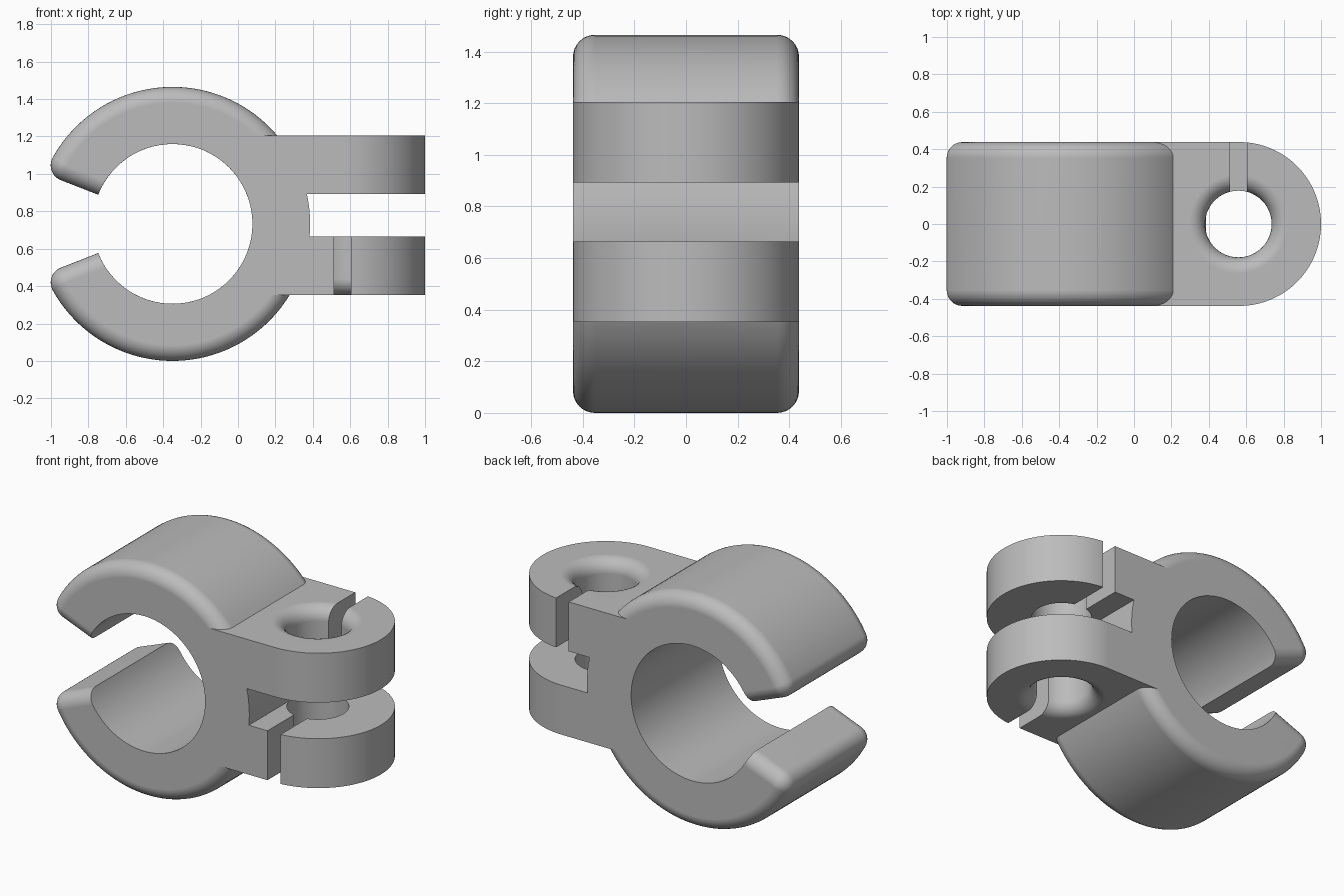
import bpy, bmesh
from math import sin, cos, pi, asin, radians

cube = bpy.data.objects.get("Cube")
if cube:
    bpy.data.objects.remove(cube, do_unlink=True)

CX, CZ = -0.35, 0.7325            # ring centre
R_OUT, R_IN = 0.7325, 0.427       # ring radii
HALF = 0.438                      # half depth
FILLET = 0.085
MOUTH = pi - radians(21.4)        # direction of the upper mouth face
EAR_X, HOLE_X, HOLE_R = 0.562, 0.558, 0.178
ROOT_X = 0.09                     # where the ears start inside the ring

grey = bpy.data.materials.new("plain_grey")
grey.use_nodes = True
grey.diffuse_color = (0.5, 0.5, 0.5, 1)
grey.node_tree.nodes["Principled BSDF"].inputs["Base Color"].default_value = (0.5, 0.5, 0.5, 1)


def arc(cx, cy, r, a, b, n):
    steps = [a + (b - a) * i / n for i in range(n + 1)]
    return [(cx + r * cos(t), cy + r * sin(t)) for t in steps]


def loft(name, rings):
    """Closed solid through a stack of matching closed rings."""
    bm = bmesh.new()
    loops = [[bm.verts.new(p) for p in ring] for ring in rings]
    n = len(loops[0])
    for low, high in zip(loops, loops[1:]):
        for i in range(n):
            j = (i + 1) % n
            bm.faces.new((low[i], low[j], high[j], high[i]))
    bm.faces.new(loops[0][::-1])
    bm.faces.new(loops[-1])
    bmesh.ops.remove_doubles(bm, verts=bm.verts, dist=1e-5)
    bmesh.ops.recalc_face_normals(bm, faces=bm.faces)
    mesh = bpy.data.meshes.new(name)
    bm.to_mesh(mesh)
    bm.free()
    mesh.materials.append(grey)
    ob = bpy.data.objects.new(name, mesh)
    bpy.context.collection.objects.link(ob)
    return ob


def combine(target, other, operation):
    mod = target.modifiers.new("combine", 'BOOLEAN')
    mod.operation, mod.solver, mod.object = operation, 'EXACT', other
    bpy.context.view_layer.objects.active = target
    bpy.ops.object.modifier_apply(modifier=mod.name)
    bpy.data.objects.remove(other, do_unlink=True)


def jaw_outline(d):
    """Open ring outline, inset by d everywhere except at the bore."""
    turn = MOUTH - asin(FILLET / (R_OUT - FILLET))
    reach = R_OUT - FILLET
    tip = arc(reach * cos(turn), reach * sin(turn), FILLET - d, turn, MOUTH + pi / 2, 10)
    end = MOUTH - asin(d / R_IN)
    outer = arc(0, 0, R_OUT - d, -turn, turn, 120)
    bore = arc(0, 0, R_IN, end, -end, 96)
    return outer + tip + bore + [(x, -z) for x, z in reversed(tip)]


# Open ring with rounded outer rims and mouth edges
front = []
for i in range(9):
    t = pi / 2 * i / 8
    front.append((-(HALF - FILLET) - FILLET * cos(t), FILLET * (1 - sin(t))))
layers = front + [(-y, d) for y, d in reversed(front)]
clamp = loft("clamp_body", [[(CX + x, y, CZ + z) for x, z in jaw_outline(d)]
                            for y, d in layers])

# Square-edged web of the ring between the two ears
web = [(ROOT_X, 0.95), (ROOT_X, 0.6)] + arc(CX, CZ, R_OUT + 0.003, -0.18, 0.3, 24)
combine(clamp, loft("web", [[(x, y, z) for x, z in web] for y in (-HALF, HALF)]), 'UNION')


def ear(name, z_in, z_out, slot_side):
    """Round-ended lug with a flared hole and a slot to one side."""
    s = 1 if z_out > z_in else -1
    plan = [(ROOT_X, HALF), (ROOT_X, -HALF)] + arc(EAR_X, 0, HALF, -pi / 2, pi / 2, 64)
    lug = loft(name, [[(x, y, z) for x, y in plan] for z in (z_in, z_out)])
    profile = [(HOLE_R, z_in - s * 0.1)]
    for i in range(9):
        t = pi / 2 * i / 8
        profile.append((HOLE_R + FILLET * (1 - cos(t)), z_out - s * FILLET * (1 - sin(t))))
    profile.append((HOLE_R + FILLET, z_out + s * 0.1))
    hole = loft("hole_cutter", [[(x, y, z) for x, y in arc(HOLE_X, 0, r, 0, 2 * pi, 72)[:-1]]
                                for r, z in profile])
    combine(lug, hole, 'DIFFERENCE')
    x0, x1, y1 = HOLE_X - 0.045, HOLE_X + 0.045, slot_side * 0.6
    box = [(x0, 0), (x1, 0), (x1, y1), (x0, y1)]
    slot = loft("slot_cutter", [[(x, y, z) for x, y in box]
                                for z in (z_in - s * 0.08, z_out + s * 0.08)])
    combine(lug, slot, 'DIFFERENCE')
    return lug


# Upper ear is slotted at the back, lower ear at the front
combine(clamp, ear("upper_ear", 0.893, 1.205, 1), 'UNION')
combine(clamp, ear("lower_ear", 0.665, 0.353, -1), 'UNION')

# Smooth curved faces, keep crisp edges and flat sides
bpy.ops.object.select_all(action='DESELECT')
clamp.select_set(True)
bpy.context.view_layer.objects.active = clamp
bpy.ops.object.shade_smooth_by_angle(angle=radians(25))
flat = clamp.modifiers.new("flat_sides", 'WEIGHTED_NORMAL')
flat.keep_sharp = True
